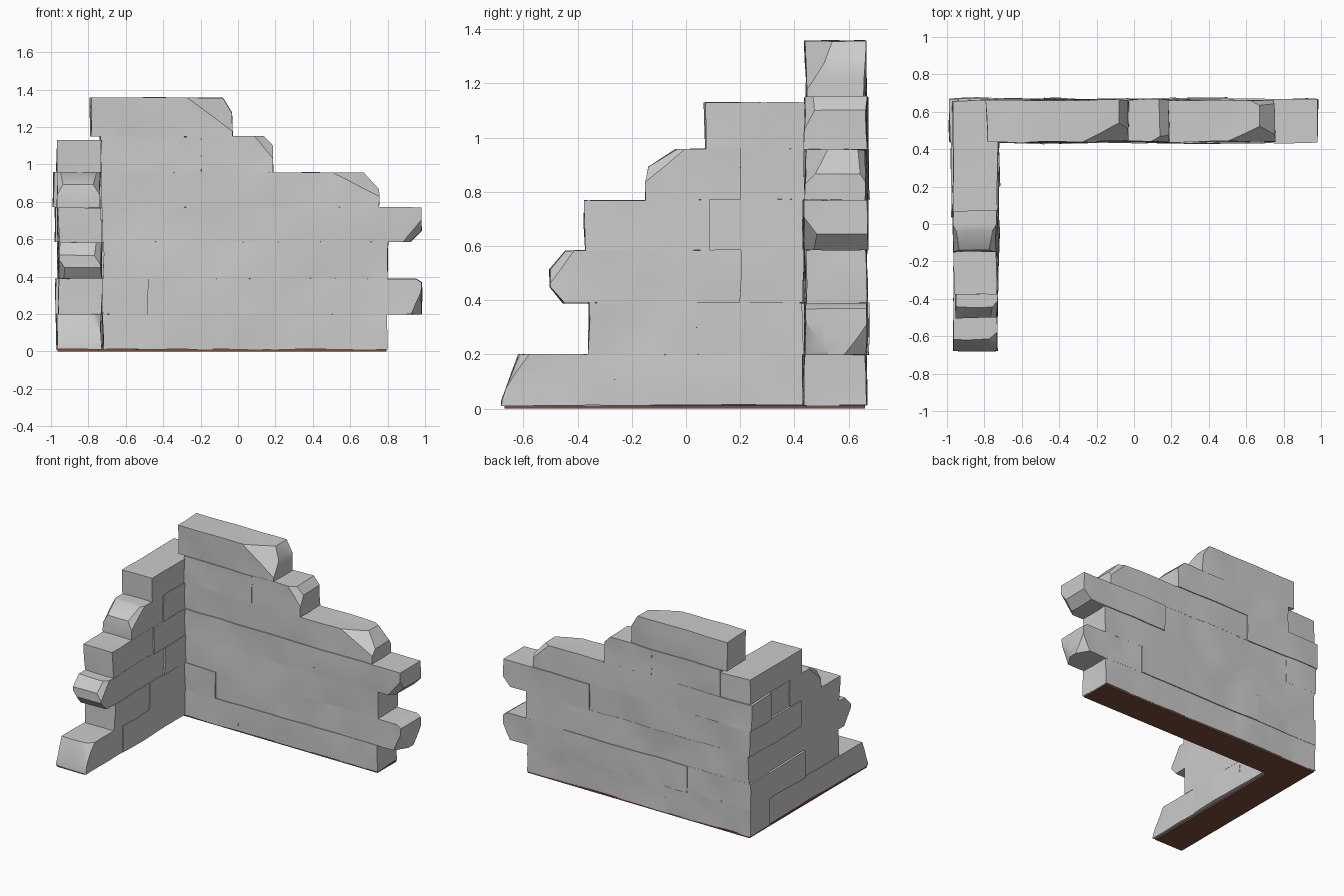
import bpy, bmesh, random
from mathutils import Vector, noise

if "Cube" in bpy.data.objects:
    bpy.data.objects.remove(bpy.data.objects["Cube"])

random.seed(4)
STEP = 0.075


def weather(p):
    # Gentle hewn-stone undulation, continuous from stone to stone
    a = noise.noise_vector(p * 2.7 + Vector((3, 7, 1))) * 0.011
    b = noise.noise_vector(p * 8.0) * 0.0055
    d = a + b
    d.z *= 0.4
    return d


def stone(name, lo, hi, chips=()):
    """Rough block between two corners; each chip gives signed cut lengths."""
    lo, hi = Vector(lo), Vector(hi)
    bm = bmesh.new()
    bmesh.ops.create_cube(bm, size=1)
    for v in bm.verts:
        v.co = Vector(lo[i] + (v.co[i] + 0.5) * (hi[i] - lo[i]) for i in range(3))
    for i in range(3):
        n = max(2, round((hi[i] - lo[i]) / STEP))
        axis = Vector((0, 0, 0))
        axis[i] = 1
        for k in range(1, n):
            bmesh.ops.bisect_plane(bm, geom=bm.verts[:] + bm.edges[:] + bm.faces[:],
                                   plane_co=lo + axis * ((hi[i] - lo[i]) * k / n),
                                   plane_no=axis)
    # Broken corners and edges
    for cut in chips:
        corner = Vector(hi[i] if cut[i] > 0 else lo[i] for i in range(3))
        normal = Vector(1 / c if c else 0 for c in cut)
        first = next(i for i in range(3) if cut[i])
        point = corner.copy()
        point[first] -= cut[first]
        bmesh.ops.bisect_plane(bm, geom=bm.verts[:] + bm.edges[:] + bm.faces[:],
                               plane_co=point, plane_no=normal, clear_outer=True)
        bmesh.ops.holes_fill(bm, edges=[e for e in bm.edges if e.is_boundary], sides=0)
    for v in bm.verts:
        base = v.co.z < 0.03
        v.co += weather(v.co)
        v.co.z = max(v.co.z, 0.004)
        if base:
            v.co.z = min(v.co.z, 0.02)
    bmesh.ops.triangulate(bm, faces=bm.faces[:])
    bmesh.ops.recalc_face_normals(bm, faces=bm.faces[:])
    me = bpy.data.meshes.new(name)
    bm.to_mesh(me)
    bm.free()
    ob = bpy.data.objects.new(name, me)
    bpy.context.collection.objects.link(ob)
    return ob


def jit():
    return random.uniform(-0.005, 0.005)


Z = [0.012, 0.20, 0.39, 0.585, 0.77, 0.957, 1.15, 1.357]

# Back wall: joints along x per course, then chips on the free end stone
back = [
    ([-0.975, -0.30, 0.80], []),
    ([-0.74, -0.48, 0.49, 0.985], [(0.05, -0.09, -0.12), (0.05, 0.08, -0.11), (0.03, 0, 0.02)]),
    ([-0.965, 0.80], []),
    ([-0.74, 0.30, 0.985], [(0.06, 0, -0.06), (0.10, -0.09, -0.12)]),
    ([-0.985, -0.40, 0.75], [(0.08, 0, 0.09), (0.24, -0.12, 0.13), (0.12, 0.08, 0.12)]),
    ([-0.74, -0.20, 0.185], [(0.05, 0, 0.05), (0.10, -0.06, 0.12)]),
    ([-0.79, -0.03], [(0.05, 0, 0.08), (0.24, -0.12, 0.18)]),
]
for r, (xs, chips) in enumerate(back):
    for k in range(len(xs) - 1):
        last = k == len(xs) - 2
        stone(f"back_wall_course_{r + 1}_stone_{k + 1}",
              (xs[k], 0.437 + jit(), Z[r]), (xs[k + 1], 0.667 + jit(), Z[r + 1]),
              chips if last else [])

# Side wall: joints along y from the broken front end to the corner
side = [
    ([-0.68, -0.26, 0.20, 0.45], [(0, -0.065, 0.17), (0.12, -0.10, 0.15)]),
    ([-0.36, 0.04, 0.665], []),
    ([-0.50, 0.20, 0.45], [(0, -0.06, 0.07), (0, -0.05, -0.06), (0.08, -0.09, 0.12),
                           (-0.07, -0.08, -0.10)]),
    ([-0.37, 0.08, 0.665], []),
    ([-0.15, 0.20, 0.45], [(0, -0.11, 0.07), (0, -0.02, 0.12), (0.09, -0.14, 0.12),
                           (-0.08, -0.14, 0.12)]),
    ([0.07, 0.66], []),
]
for r, (ys, chips) in enumerate(side):
    top = 1.13 if r == 5 else Z[r + 1]
    for k in range(len(ys) - 1):
        stone(f"side_wall_course_{r + 1}_stone_{k + 1}",
              (-0.965 + jit() - (0.012 if k and r in (1, 3) else 0), ys[k], Z[r]),
              (-0.733 + jit() + (0.01 if k else 0), ys[k + 1], top),
              chips if k == 0 else [])

# Smooth hewn faces with crisp arrises
bpy.ops.object.select_all(action='SELECT')
bpy.context.view_layer.objects.active = bpy.context.selected_objects[0]
bpy.ops.object.shade_smooth_by_angle(angle=0.6)

# Brown underside following the L plan
bm = bmesh.new()
plan = [(-0.965, -0.67), (-0.745, -0.67), (-0.745, 0.445), (0.795, 0.445), (0.795, 0.66), (-0.965, 0.66)]
face = bm.faces.new([bm.verts.new((x, y, 0)) for x, y in plan])
ext = bmesh.ops.extrude_face_region(bm, geom=[face])
for v in ext["geom"]:
    if isinstance(v, bmesh.types.BMVert):
        v.co.z = 0.012
bmesh.ops.recalc_face_normals(bm, faces=bm.faces[:])
me = bpy.data.meshes.new("wall_underside")
bm.to_mesh(me)
bm.free()
mat = bpy.data.materials.new("brown_earth")
mat.diffuse_color = (0.19, 0.075, 0.045, 1)
mat.use_nodes = True
mat.node_tree.nodes["Principled BSDF"].inputs["Base Color"].default_value = mat.diffuse_color
me.materials.append(mat)
bpy.context.collection.objects.link(bpy.data.objects.new("wall_underside", me))
